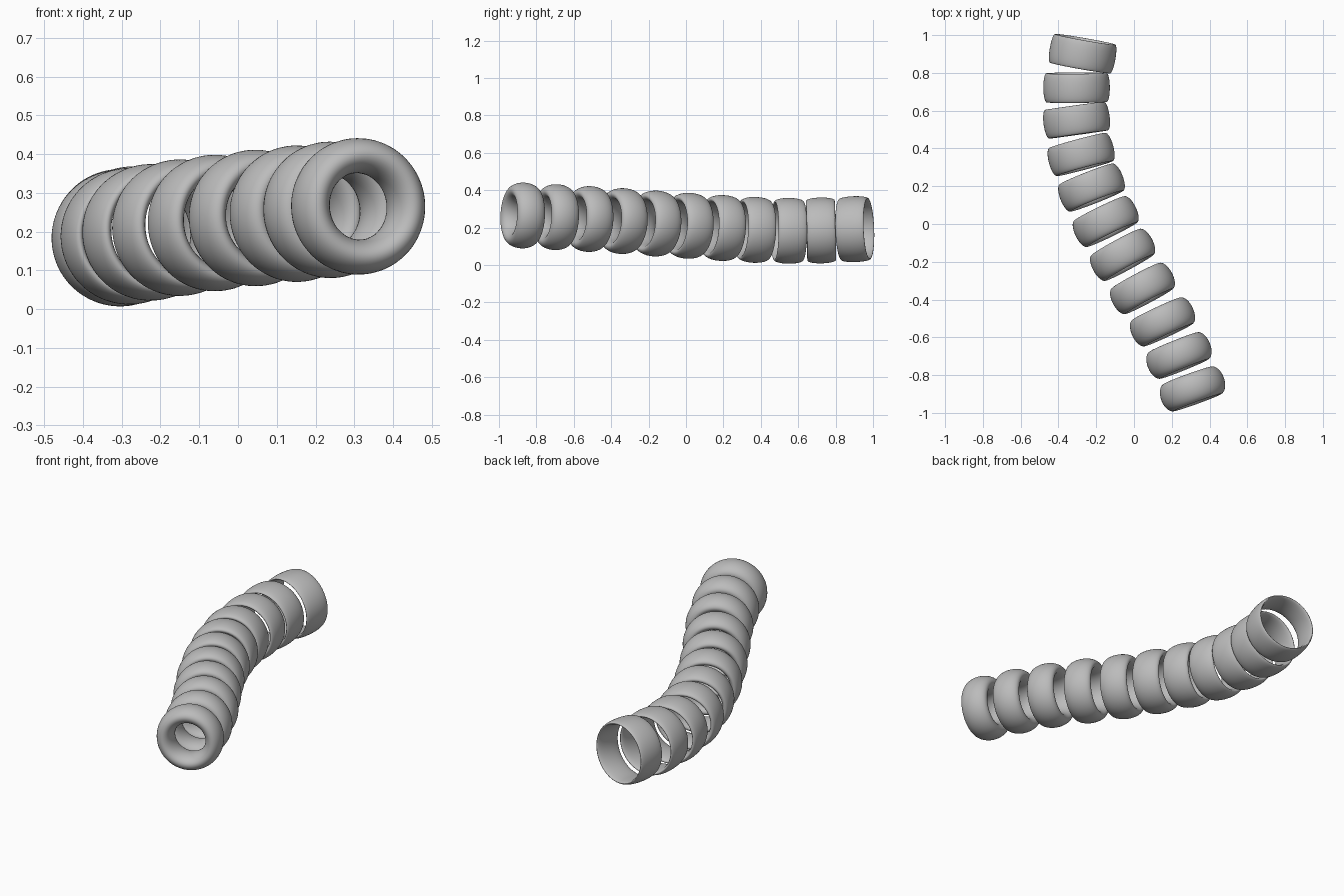
import bpy, math
from mathutils import Matrix, Vector

cube = bpy.data.objects.get("Cube")
if cube:
    bpy.data.objects.remove(cube, do_unlink=True)

grey = bpy.data.materials.new("plain grey")
grey.use_nodes = True
colour = (0.5, 0.5, 0.5, 1)
grey.diffuse_color = colour
grey.node_tree.nodes["Principled BSDF"].inputs["Base Color"].default_value = colour

OUTER = 0.176        # outer radius shared by all rings
HALF_WIDTH = 0.077   # half the ring width along its axis
AROUND, SECTION = 96, 32

# Ring centres (x, y, z) and turn in degrees, front to back along the chain
chain = [
    (0.31, -0.873, 0.265, 20), (0.238, -0.696, 0.256, 22),
    (0.151, -0.518, 0.246, 25), (0.045, -0.341, 0.235, 28),
    (-0.06, -0.163, 0.222, 28.5), (-0.15, 0.013, 0.21, 26),
    (-0.225, 0.193, 0.198, 21.5), (-0.28, 0.368, 0.188, 15),
    (-0.304, 0.55, 0.183, 8), (-0.304, 0.722, 0.185, 0.5),
    (-0.272, 0.902, 0.192, -10),
]


def make_ring(name, wall, centre, turn, pitch):
    """Ring with an oval cross-section, its axis along local y."""
    verts, faces = [], []
    for i in range(AROUND):
        a = math.tau * i / AROUND
        for j in range(SECTION):
            b = math.tau * j / SECTION
            r = OUTER - wall + wall * math.cos(b)
            verts.append((r * math.cos(a), HALF_WIDTH * math.sin(b), r * math.sin(a)))
            k, m = (i + 1) % AROUND, (j + 1) % SECTION
            faces.append((i * SECTION + j, i * SECTION + m,
                          k * SECTION + m, k * SECTION + j))
    mesh = bpy.data.meshes.new(name)
    mesh.from_pydata(verts, [], faces)
    mesh.materials.append(grey)
    mesh.transform(Matrix.Translation(Vector(centre))
                   @ Matrix.Rotation(math.radians(turn), 4, 'Z')
                   @ Matrix.Rotation(math.radians(pitch), 4, 'X'))
    mesh.shade_smooth()
    bpy.context.collection.objects.link(bpy.data.objects.new(name, mesh))


# The wall thins steadily from the front ring to the back ring
last = len(chain) - 1
for n, (x, y, z, turn) in enumerate(chain):
    t = n / last
    before, after = chain[max(n - 1, 0)], chain[min(n + 1, last)]
    run = math.hypot(after[0] - before[0], after[1] - before[1])
    pitch = math.degrees(math.atan2(after[2] - before[2], run))
    make_ring(f"ring_{n + 1}", 0.045 + (0.014 - 0.045) * t, (x, y, z), turn, pitch)
